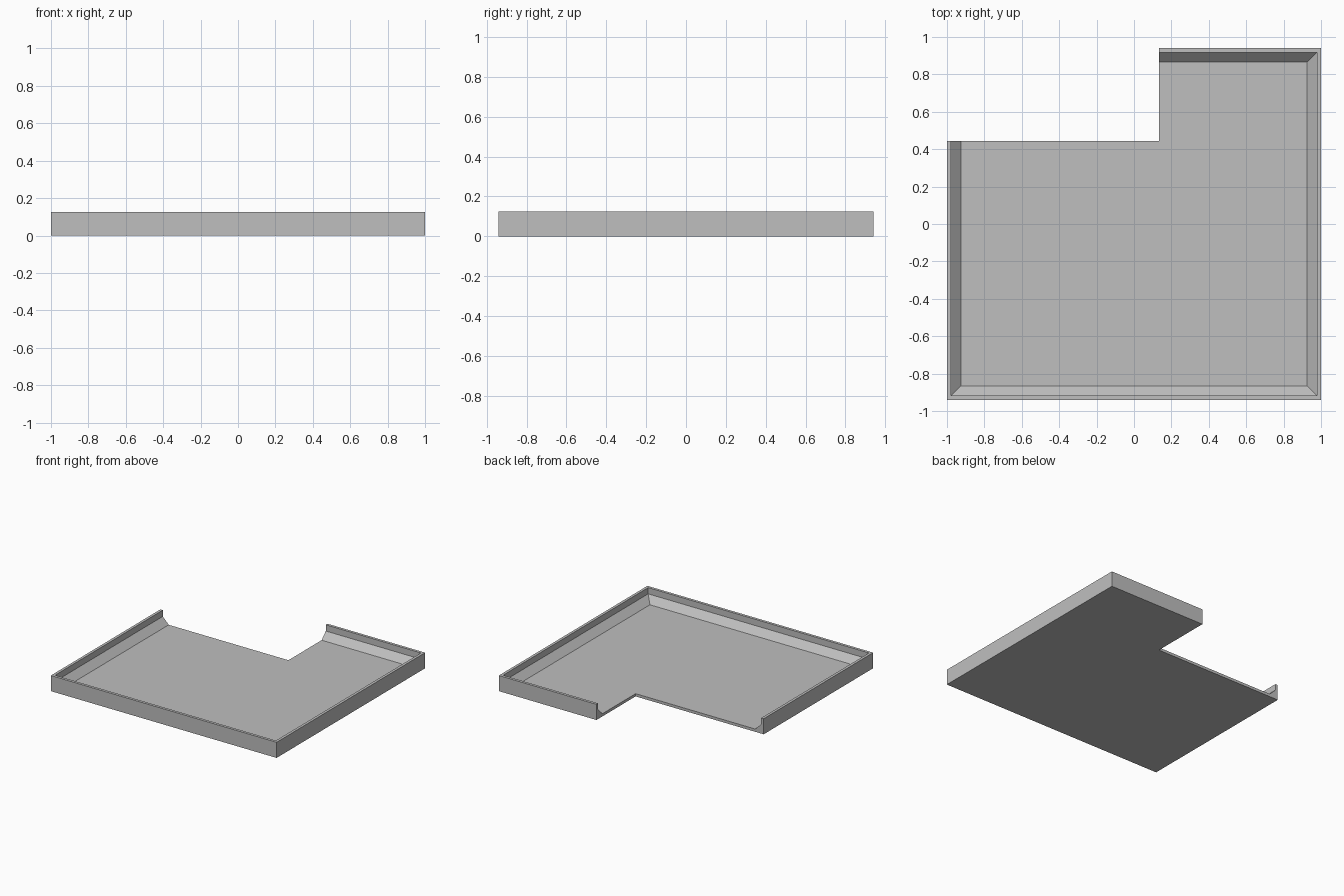
import bpy, bmesh

if "Cube" in bpy.data.objects:
    bpy.data.objects.remove(bpy.data.objects["Cube"])

HX, HY, H = 1.0, 0.94, 0.125      # half sizes and height
WALL, FLOOR, SLOPE = 0.022, 0.022, 0.053
CUT_X, CUT_Y = 0.135, 0.445       # inner corner of the open notch

grey = bpy.data.materials.new("light grey")
grey.diffuse_color = (0.52, 0.52, 0.52, 1)
grey.use_nodes = True
grey.node_tree.nodes["Principled BSDF"].inputs["Base Color"].default_value = grey.diffuse_color


def ring_solid(name, rings):
    """Closed solid from stacked rectangles given as (half x, half y, z)."""
    bm = bmesh.new()
    loops = [[bm.verts.new((sx * x, sy * y, z))
              for sx, sy in ((-1, -1), (1, -1), (1, 1), (-1, 1))]
             for x, y, z in rings]
    bm.faces.new(loops[0][::-1])
    for a, b in zip(loops, loops[1:]):
        for i in range(4):
            j = (i + 1) % 4
            bm.faces.new((a[i], a[j], b[j], b[i]))
    bm.faces.new(loops[-1])
    bmesh.ops.recalc_face_normals(bm, faces=bm.faces)
    mesh = bpy.data.meshes.new(name)
    bm.to_mesh(mesh)
    bm.free()
    mesh.materials.append(grey)
    ob = bpy.data.objects.new(name, mesh)
    bpy.context.collection.objects.link(ob)
    return ob


# Tray: outer wall, rim, inner wall, sloped skirting, floor
inner = WALL + SLOPE
tray = ring_solid("tray", [
    (HX, HY, 0),
    (HX, HY, H),
    (HX - WALL, HY - WALL, H),
    (HX - WALL, HY - WALL, FLOOR + SLOPE),
    (HX - inner, HY - inner, FLOOR),
])

# Open notch at the back left corner
cutter = ring_solid("notch_cutter", [(1, 1, -1), (1, 1, 1)])
cutter.location = (CUT_X - 1, CUT_Y + 1, 0)
cutter.hide_render = True

cut = tray.modifiers.new("notch", 'BOOLEAN')
cut.operation = 'DIFFERENCE'
cut.solver = 'EXACT'
cut.object = cutter
bpy.context.view_layer.objects.active = tray
bpy.ops.object.modifier_apply(modifier=cut.name)
bpy.data.objects.remove(cutter)
